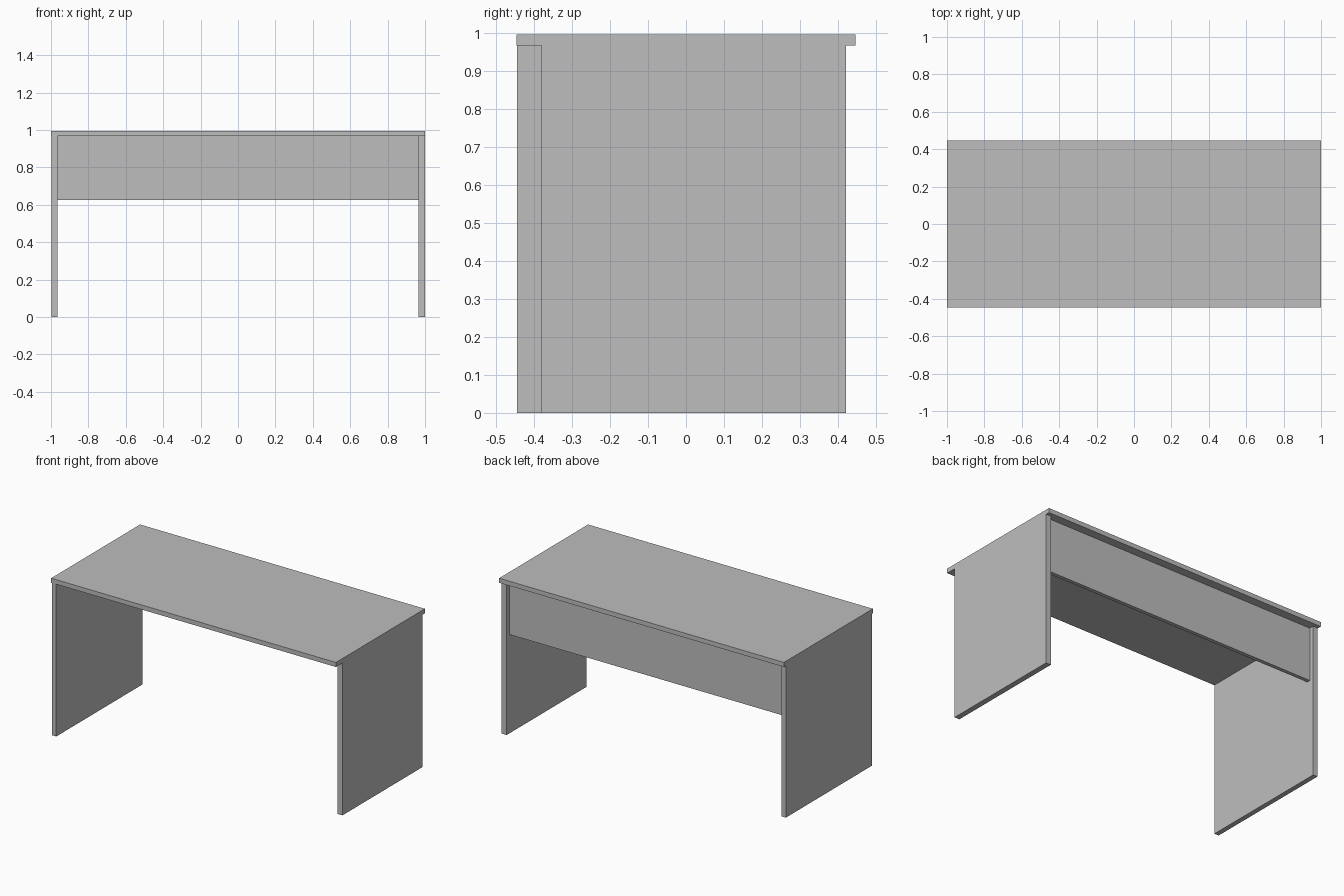
import bpy
import bmesh

default = bpy.data.objects.get("Cube")
if default:
    bpy.data.objects.remove(default, do_unlink=True)

grey = bpy.data.materials.new("light_grey")
grey.use_nodes = True
color = (0.515, 0.515, 0.515, 1.0)
grey.diffuse_color = color
grey.node_tree.nodes["Principled BSDF"].inputs["Base Color"].default_value = color


def board(name, x, y, z):
    """Flat board spanning the given (low, high) ranges."""
    spans = (x, y, z)
    center = [(lo + hi) / 2 for lo, hi in spans]
    size = [hi - lo for lo, hi in spans]
    bm = bmesh.new()
    bmesh.ops.create_cube(bm, size=1)
    bmesh.ops.scale(bm, vec=size, verts=bm.verts)
    mesh = bpy.data.meshes.new(name)
    bm.to_mesh(mesh)
    bm.free()
    mesh.materials.append(grey)
    obj = bpy.data.objects.new(name, mesh)
    obj.location = center
    bpy.context.collection.objects.link(obj)
    return obj


TOP = 0.996      # desk height
UNDER = 0.967    # underside of the desk top
BACK = 0.421     # rear edge of the side panels
INNER = 0.965    # inner face of the side panels

# Desk top
board("desk_top", (-1, 1), (-0.446, 0.446), (UNDER, TOP))

# Side panels: one reaches the front edge, the other is set back
board("left_side_panel", (INNER, 1), (-0.381, BACK), (0, UNDER))
board("right_side_panel", (-0.996, -INNER), (-0.445, BACK), (0, UNDER))

# Modesty panel between the sides, near the back
board("modesty_panel", (-INNER, INNER), (0.368, 0.392), (0.627, UNDER))
